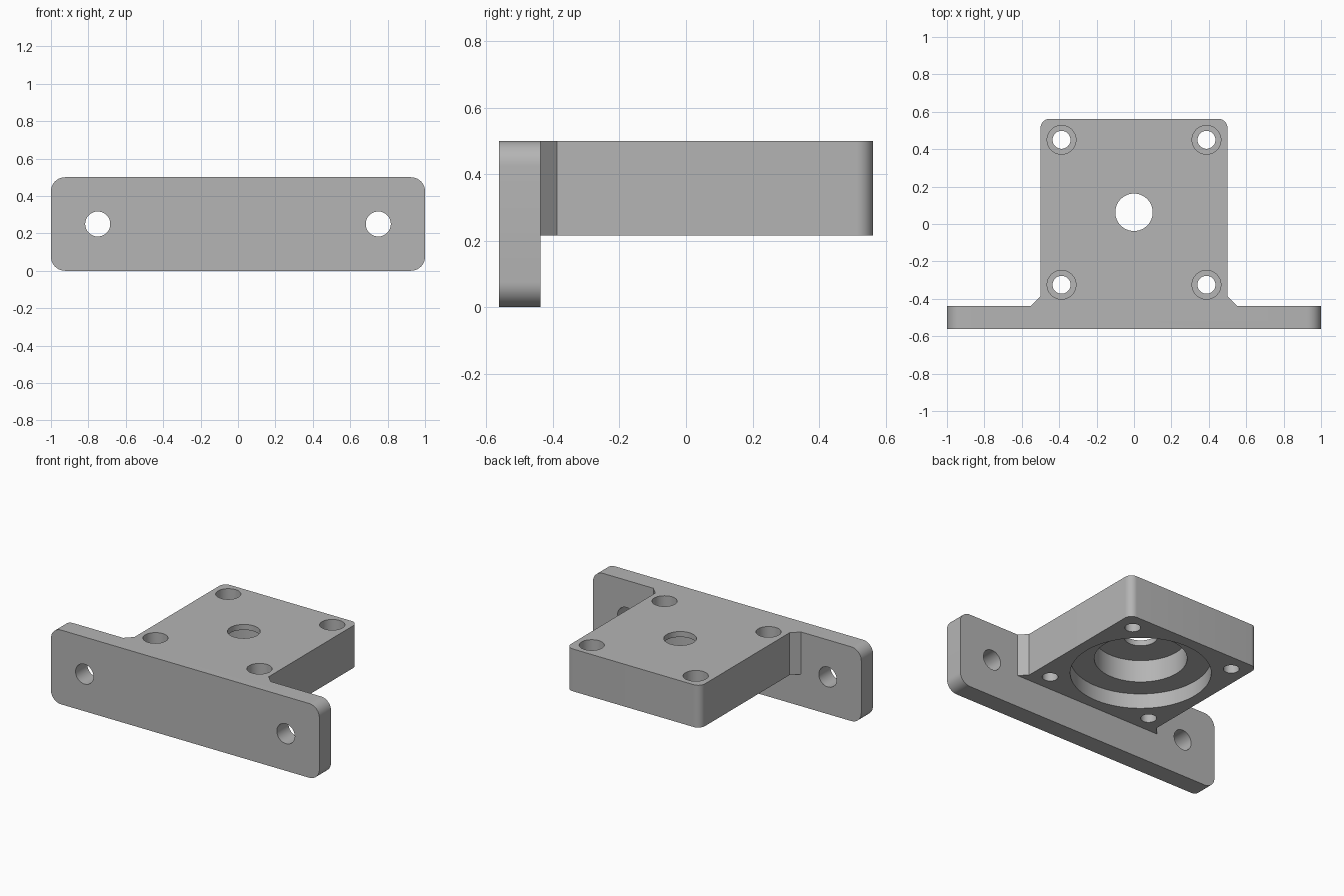
import bpy, bmesh, math
from mathutils import Matrix, Vector

if "Cube" in bpy.data.objects:
    bpy.data.objects.remove(bpy.data.objects["Cube"])

TOP, UNDER = 0.5, 0.215          # block top and underside
FRONT, BACK = -0.5625, 0.5625
SEAM = FRONT + 0.125             # rear face of the face plate
CY = 0.0625                      # bore centre in y

grey = bpy.data.materials.new("grey_plastic")
grey.diffuse_color = (0.46, 0.46, 0.46, 1)
grey.use_nodes = True
grey.node_tree.nodes["Principled BSDF"].inputs["Base Color"].default_value = grey.diffuse_color


def arc(cx, cy, r, start, n=10):
    """Quarter arc, counter-clockwise from the start angle in degrees."""
    angles = [math.radians(start + 90 * i / n) for i in range(n + 1)]
    return [(cx + r * math.cos(a), cy + r * math.sin(a)) for a in angles]


def prism(name, outline, to_3d, direction):
    bm = bmesh.new()
    face = bm.faces.new([bm.verts.new(to_3d(*p)) for p in outline])
    ext = bmesh.ops.extrude_face_region(bm, geom=[face])
    verts = [v for v in ext["geom"] if isinstance(v, bmesh.types.BMVert)]
    bmesh.ops.translate(bm, verts=verts, vec=Vector(direction))
    bmesh.ops.recalc_face_normals(bm, faces=bm.faces)
    return finish(bm, name)


def cylinder(name, radius, start, end, sides=64):
    a, b = Vector(start), Vector(end)
    rot = (b - a).to_track_quat('Z', 'Y').to_matrix().to_4x4()
    bm = bmesh.new()
    bmesh.ops.create_cone(bm, cap_ends=True, segments=sides, radius1=radius, radius2=radius,
                          depth=(b - a).length, matrix=Matrix.Translation((a + b) / 2) @ rot)
    return finish(bm, name)


def finish(bm, name):
    mesh = bpy.data.meshes.new(name)
    bm.to_mesh(mesh)
    bm.free()
    mesh.materials.append(grey)
    obj = bpy.data.objects.new(name, mesh)
    bpy.context.collection.objects.link(obj)
    return obj


def combine(target, tool, operation):
    """Apply a boolean and remove the tool."""
    mod = target.modifiers.new("combine", 'BOOLEAN')
    mod.operation, mod.object, mod.solver = operation, tool, 'EXACT'
    bpy.context.view_layer.objects.active = target
    bpy.ops.object.modifier_apply(modifier=mod.name)
    bpy.data.objects.remove(tool)


# Upright face plate with rounded corners
r = 0.075
plate_outline = (arc(1 - r, TOP - r, r, 0) + arc(-1 + r, TOP - r, r, 90)
                 + arc(-1 + r, r, r, 180) + arc(1 - r, r, r, 270))
bracket = prism("mounting_bracket", plate_outline, lambda x, z: (x, FRONT, z),
                (0, SEAM - FRONT, 0))

# Block with rounded rear corners and chamfered root, sunk into the plate
r = 0.05
block_outline = ([(-0.55, SEAM - 0.05), (0.55, SEAM - 0.05), (0.55, SEAM), (0.5, SEAM + 0.05)]
                 + arc(0.5 - r, BACK - r, r, 0) + arc(-0.5 + r, BACK - r, r, 90)
                 + [(-0.5, SEAM + 0.05), (-0.55, SEAM)])
block = prism("block", block_outline, lambda x, y: (x, y, UNDER), (0, 0, TOP - UNDER))
combine(bracket, block, 'UNION')

# Central bore and the two stepped recesses in the underside
for radius, top in ((0.425, UNDER + 0.1), (0.28, TOP - 0.037), (0.1, TOP + 0.1)):
    combine(bracket, cylinder("bore", radius, (0, CY, UNDER - 0.1), (0, CY, top), 96),
            'DIFFERENCE')

# Counterbored screw holes in the block, plain holes in the plate
for sx in (-1, 1):
    for sy in (-1, 1):
        x, y = sx * 0.3875, CY + sy * 0.3875
        for radius, low in ((0.077, UNDER + 0.1), (0.048, UNDER - 0.1)):
            combine(bracket, cylinder("screw_hole", radius, (x, y, low), (x, y, TOP + 0.1), 48),
                    'DIFFERENCE')
    combine(bracket, cylinder("plate_hole", 0.067, (sx * 0.75, FRONT - 0.1, 0.25),
                              (sx * 0.75, SEAM + 0.1, 0.25), 48), 'DIFFERENCE')

# Smooth the curved walls only
bpy.ops.object.select_all(action='DESELECT')
bracket.select_set(True)
bpy.context.view_layer.objects.active = bracket
bpy.ops.object.shade_smooth_by_angle(angle=math.radians(30))
